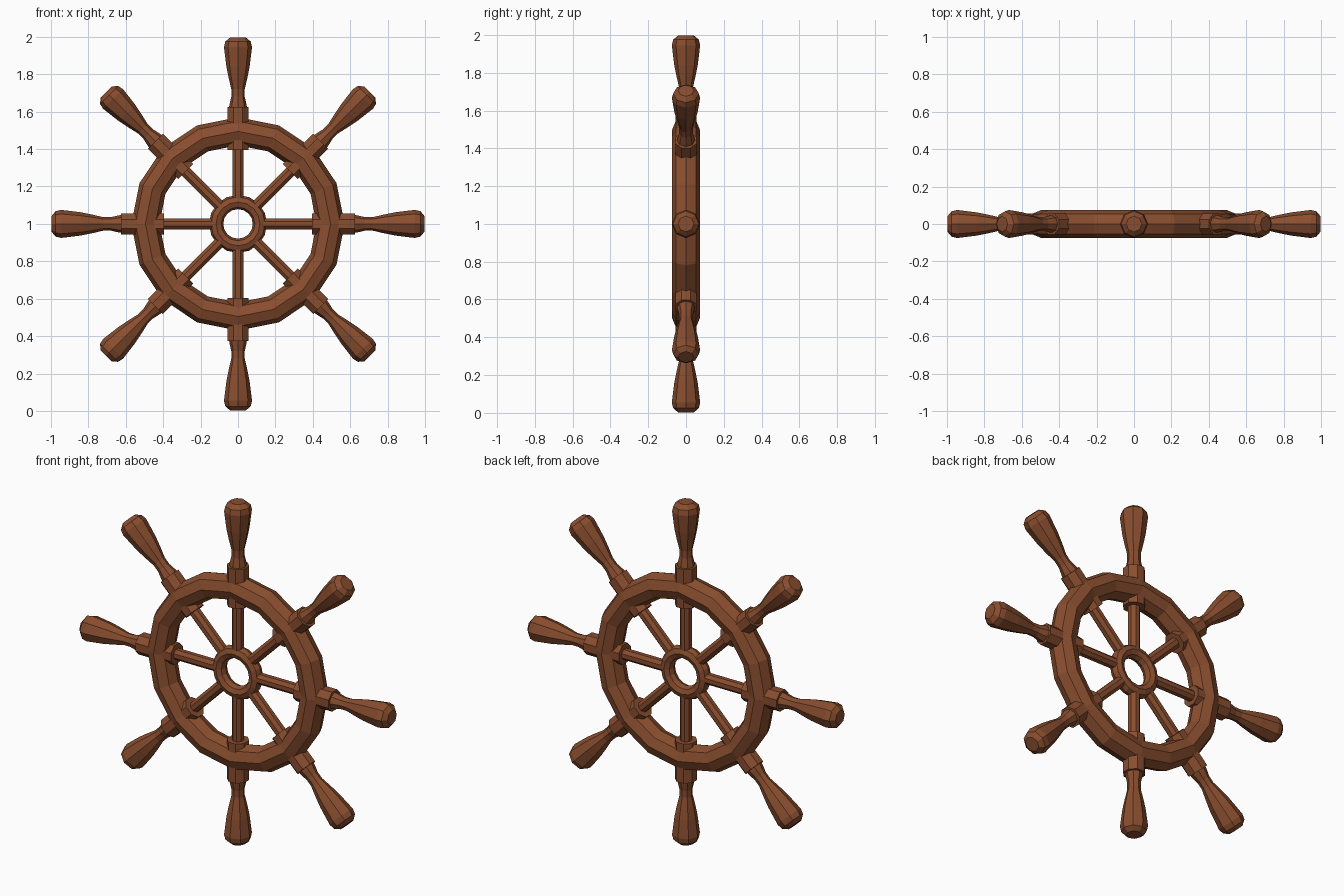
import bpy
import math
from mathutils import Matrix, Vector

old = bpy.data.objects.get("Cube")
if old:
    bpy.data.objects.remove(old, do_unlink=True)

wood = bpy.data.materials.new("reddish_brown_wood")
colour = (0.25, 0.075, 0.028, 1)
wood.diffuse_color = colour
wood.use_nodes = True
wood.node_tree.nodes["Principled BSDF"].inputs["Base Color"].default_value = colour

CENTRE = Vector((0, 0, 1))
WHEEL_AXIS = Matrix.Rotation(math.pi / 2, 4, 'X')


def lathe(name, profile, sides, matrix, phase=0.0, closed=False):
    """Spin (radius, height) points around the local z axis."""
    verts, faces = [], []
    for r, h in profile:
        for i in range(sides):
            a = math.tau * (i + phase) / sides
            verts.append(matrix @ Vector((r * math.cos(a), r * math.sin(a), h)))
    n = len(profile)
    for j in range(n if closed else n - 1):
        k = (j + 1) % n
        for i in range(sides):
            m = (i + 1) % sides
            faces.append((j * sides + i, j * sides + m, k * sides + m, k * sides + i))
    if not closed:
        faces.append(tuple(reversed(range(sides))))
        faces.append(tuple(range((n - 1) * sides, n * sides)))
    mesh = bpy.data.meshes.new(name)
    mesh.from_pydata(verts, [], faces)
    mesh.materials.append(wood)
    obj = bpy.data.objects.new(name, mesh)
    bpy.context.collection.objects.link(obj)
    return obj


def ring(name, radius, thickness, sides):
    """Faceted ring with an eight-sided section, lying in the wheel plane."""
    section = [(radius + thickness * math.cos(math.tau * i / 8),
                thickness * math.sin(math.tau * i / 8)) for i in range(8)]
    return lathe(name, section, sides, Matrix.Translation(CENTRE) @ WHEEL_AXIS, closed=True)


# Rim and open hub
ring("rim", 0.495, 0.075, 16)
ring("hub", 0.117, 0.038, 16)

# Eight spokes, each with a collar on both sides of the rim and a turned handle
collar = [(0.061, 0.395), (0.061, 0.625)]
handle = [(0.050, 0.61), (0.045, 0.64), (0.036, 0.68), (0.036, 0.72), (0.050, 0.78),
          (0.062, 0.84), (0.075, 0.945), (0.068, 0.975), (0.042, 0.997)]
for i in range(8):
    turn = Matrix.Translation(CENTRE) @ Matrix.Rotation(math.tau * i / 8, 4, 'Y')
    lathe(f"spoke_{i + 1}", [(0.032, 0.13), (0.032, 0.42)], 8, turn, 0.5)
    lathe(f"collar_{i + 1}", collar, 8, turn, 0.5)
    lathe(f"handle_{i + 1}", handle, 8, turn)
